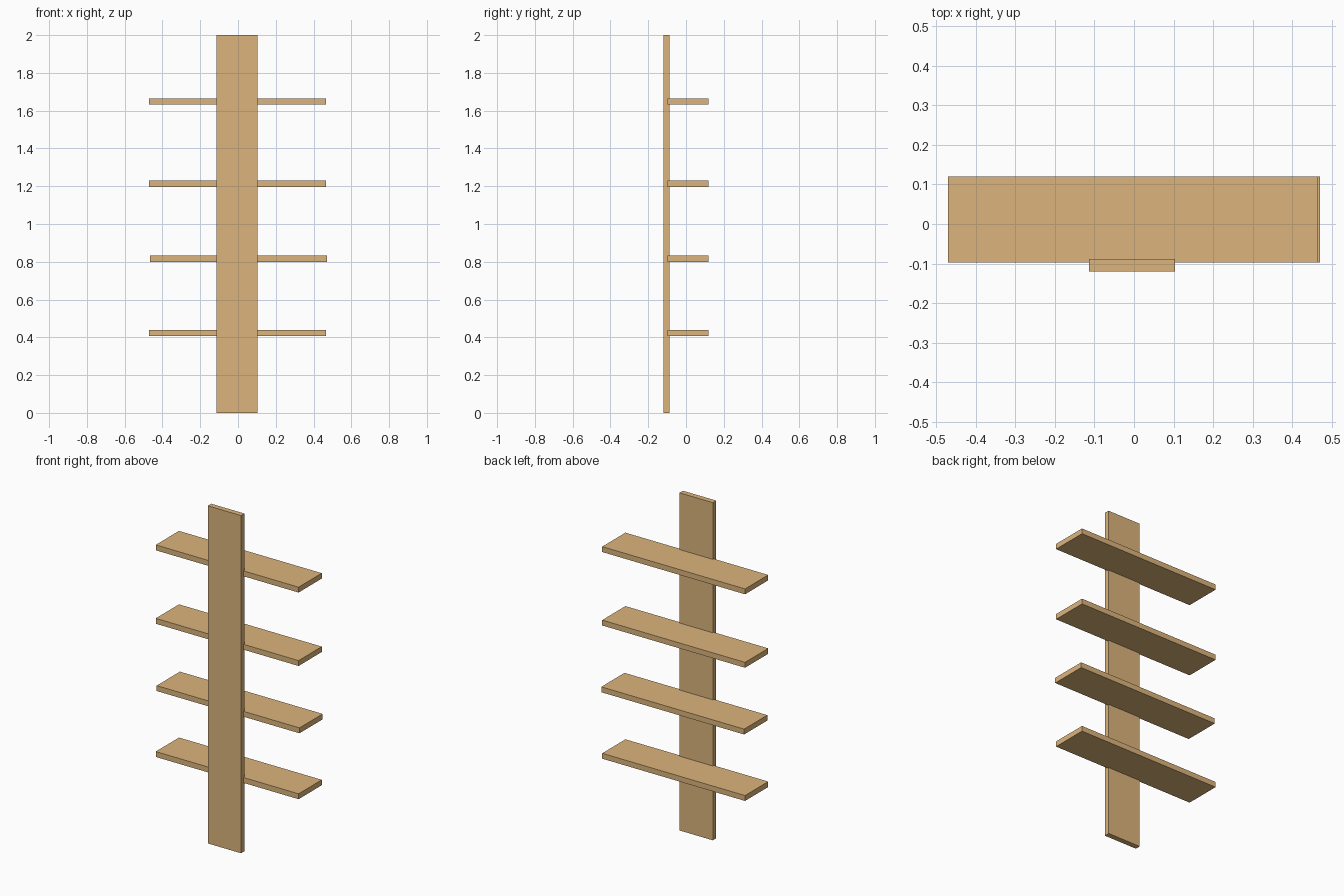
import bpy

if "Cube" in bpy.data.objects:
    bpy.data.objects.remove(bpy.data.objects["Cube"])

wood = bpy.data.materials.new("wood")
wood.diffuse_color = (0.72, 0.46, 0.2, 1)
wood.use_nodes = True
wood.node_tree.nodes["Principled BSDF"].inputs["Base Color"].default_value = wood.diffuse_color


def board(name, x, y, z):
    """Box spanning the given (min, max) ranges."""
    bpy.ops.mesh.primitive_cube_add(size=1, location=[sum(r) / 2 for r in (x, y, z)])
    obj = bpy.context.object
    obj.name = name
    obj.scale = [r[1] - r[0] for r in (x, y, z)]
    bpy.ops.object.transform_apply(location=False, rotation=False, scale=True)
    obj.data.materials.append(wood)


# Upright plank
board("upright_post", (-0.114, 0.104), (-0.12, -0.088), (0, 2))

# Crossing shelves: left end and underside height (one is set slightly to the right)
shelves = [(-0.471, 0.408), (-0.465, 0.80), (-0.471, 1.197), (-0.471, 1.632)]
for i, (left, bottom) in enumerate(shelves, 1):
    board(f"shelf_{i}", (left, left + 0.936), (-0.097, 0.12), (bottom, bottom + 0.032))
